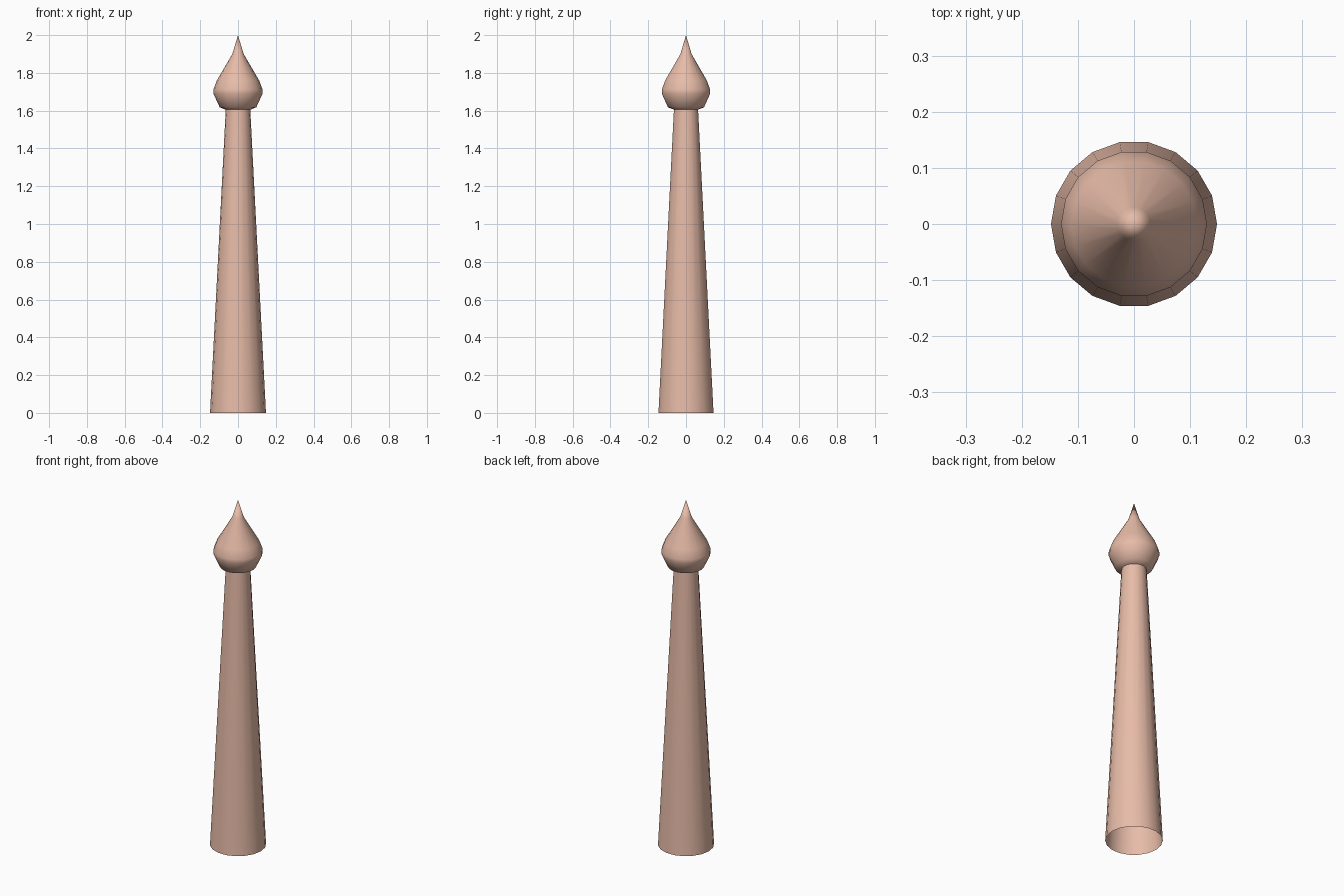
import bpy, bmesh, math

if "Cube" in bpy.data.objects:
    bpy.data.objects.remove(bpy.data.objects["Cube"])

SIDES = 18

mat = bpy.data.materials.new("warm_pink")
mat.diffuse_color = (0.80, 0.50, 0.39, 1)
mat.use_nodes = True
mat.node_tree.nodes["Principled BSDF"].inputs["Base Color"].default_value = mat.diffuse_color


def lathe(name, profile, angle):
    """Revolve (radius, z) points around z; a zero radius closes to a tip."""
    bm = bmesh.new()
    rings = []
    for r, z in profile:
        if r == 0:
            rings.append([bm.verts.new((0, 0, z))] * SIDES)
        else:
            rings.append([bm.verts.new((r * math.cos(math.tau * i / SIDES),
                                        r * math.sin(math.tau * i / SIDES), z))
                          for i in range(SIDES)])
    for a, b in zip(rings, rings[1:]):
        for i in range(SIDES):
            j = (i + 1) % SIDES
            corners = [a[i], a[j], b[j], b[i]]
            bm.faces.new(list(dict.fromkeys(corners)))
    mesh = bpy.data.meshes.new(name)
    bm.to_mesh(mesh)
    bm.free()
    obj = bpy.data.objects.new(name, mesh)
    bpy.context.collection.objects.link(obj)
    mesh.materials.append(mat)
    bpy.ops.object.select_all(action='DESELECT')
    obj.select_set(True)
    bpy.context.view_layer.objects.active = obj
    bpy.ops.object.shade_smooth_by_angle(angle=math.radians(angle))
    return obj


# Tapered shaft, open at the bottom
lathe("spire_shaft", [(0.148, 0), (0.065, 1.605)], 30)

# Onion-shaped finial with a pointed tip
lathe("onion_finial", [(0.065, 1.605), (0.097, 1.618), (0.13, 1.69),
                       (0.13, 1.712), (0.112, 1.76), (0.03, 1.90), (0, 2.0)], 60)
